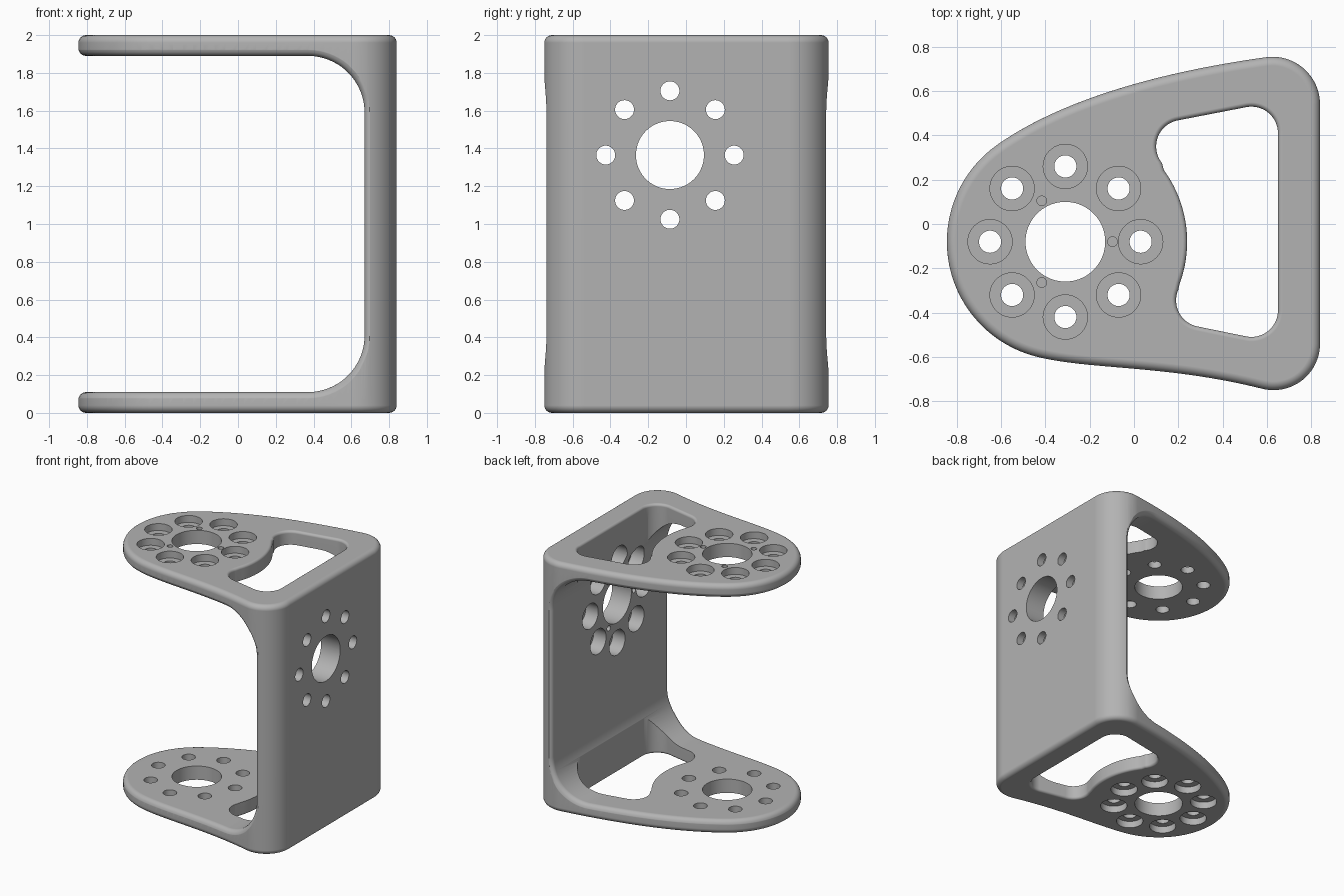
import bpy, bmesh
from math import sin, cos, radians, pi
from mathutils import Vector

if "Cube" in bpy.data.objects:
    bpy.data.objects.remove(bpy.data.objects["Cube"])

HUB = Vector((-0.31, -0.08))    # centre of the plate bolt circle
HUB_R, EDGE, WALL, PLATE, FILLET = 0.535, 0.04, 0.67, 0.11, 0.3


def arc(centre, r, a0, a1, step=4):
    n = max(1, round(abs(a1 - a0) / step))
    angles = [radians(a0 + (a1 - a0) * i / n) for i in range(n + 1)]
    return [Vector((centre[0] + r * cos(a), centre[1] + r * sin(a))) for a in angles]


def blend(p, q, a, b, la, lb, n=32):
    """Cubic curve leaving p along angle a and reaching q along angle b."""
    c = p + la * Vector((cos(radians(a)), sin(radians(a))))
    d = q - lb * Vector((cos(radians(b)), sin(radians(b))))
    pts = []
    for i in range(1, n):
        t, s = i / n, 1 - i / n
        pts.append(p * s**3 + c * 3 * s * s * t + d * 3 * s * t * t + q * t**3)
    return pts


def inward_normals(pts):
    """Inward normals of a clockwise loop."""
    out = []
    for i in range(len(pts)):
        t = (pts[(i + 1) % len(pts)] - pts[i - 1]).normalized()
        out.append(Vector((t.y, -t.x)))
    return out


def loft(bm, rings):
    """Closed solid through rings of equal length."""
    vs = [[bm.verts.new(p) for p in ring] for ring in rings]
    n = len(vs[0])
    for a, b in zip(vs, vs[1:]):
        for i in range(n):
            bm.faces.new((a[i], a[(i + 1) % n], b[(i + 1) % n], b[i]))
    bm.faces.new(vs[0])
    bm.faces.new(vs[-1])


def stack(bm, pts, levels):
    """Loft an outline through (height, inset) levels."""
    norms = inward_normals(pts)
    loft(bm, [[(*(p + n * d), z) for p, n in zip(pts, norms)] for z, d in levels])


def lathe(bm, centre, profile, along_x=False, sides=48):
    """Stepped round cutter from (distance along axis, radius) pairs."""
    rings = []
    for h, r in profile:
        ring = arc(centre, r, 0, 360, 360 / sides)[:-1]
        rings.append([(h, p.x, p.y) if along_x else (p.x, p.y, h) for p in ring])
    loft(bm, rings)


def make(name, bm):
    bmesh.ops.recalc_face_normals(bm, faces=bm.faces[:])
    me = bpy.data.meshes.new(name)
    bm.to_mesh(me)
    bm.free()
    ob = bpy.data.objects.new(name, me)
    bpy.context.scene.collection.objects.link(ob)
    return ob


# Plate outline: round nose, flowing sides, rounded wall corners
back_nose, front_nose = arc(HUB, HUB_R, 180, 125), arc(HUB, HUB_R, 180, 256)
back_corner = arc((0.625, 0.54), 0.215, 98, 0)
front_corner = arc((0.63, -0.54), 0.21, -104, 0)
back_side = back_nose + blend(back_nose[-1], back_corner[0], 35, 8, 0.4, 0.4) + back_corner
front_side = front_nose + blend(front_nose[-1], front_corner[0], -14, -14, 0.25, 0.45) + front_corner
outline = back_side + front_side[:0:-1]

# Bracket body with rounded top and bottom rims
rim = [(EDGE * (1 - sin(a)), EDGE * (1 - cos(a))) for a in [pi / 2 * k / 6 for k in range(7)]]
bm = bmesh.new()
stack(bm, outline, rim[::-1] + [(2 - z, d) for z, d in rim])
body = make("bracket", bm)

# Channel cutter: C-shaped opening with rounded edges
normals = inward_normals(outline)
table = list(zip(outline, normals))
sides = {1: table[:len(back_side)], -1: [table[0]] + table[:len(back_side) - 1:-1]}


def at_x(side, x):
    for (p, n), (q, m) in zip(sides[side], sides[side][1:]):
        if p.x <= x <= q.x:
            t = (x - p.x) / max(q.x - p.x, 1e-9)
            return p.lerp(q, t), n.lerp(m, t).normalized()
    return sides[side][0]


nose_x, bend_x = HUB.x - HUB_R, WALL - FILLET
stations = [(HUB.x - HUB_R * cos(radians(a)), 0) for a in range(0, 69, 4)]
start = stations[-1][0]
stations += [(start + (bend_x - start) * i / 16, 0) for i in range(1, 16)]
stations += [(bend_x + FILLET * sin(a), a) for a in [pi / 2 * k / 18 for k in range(19)]]
N = len(stations) - 1

lower = []
for j in range(-N, N + 1):
    x, a = stations[abs(j)]
    p, n = at_x(1 if j > 0 else -1, x) if j else (outline[0], Vector((1, 0)))
    z = PLATE + FILLET * (1 - cos(a))
    lower.append((Vector((p.x, p.y, z)), Vector((n.x, n.y, 0)), Vector((sin(a), 0, -cos(a)))))
upper = [(Vector((e.x, e.y, 2 - e.z)), n, Vector((m.x, 0, -m.z))) for e, n, m in lower[::-1]]
loop = lower + upper
count = len(loop)

bm = bmesh.new()
rows = []
for i, (e, n, m) in enumerate(loop):
    t = (loop[(i + 1) % count][0] - loop[i - 1][0]).normalized()
    u, v = t.cross(m).normalized(), t.cross(n).normalized()
    u = u if u.dot(n) > 0 else -u
    v = v if v.dot(m) > 0 else -v
    row = []
    for k in range(7):
        w = pi / 2 * k / 6
        row.append(e + EDGE * (u * (1 - sin(w)) + v * (1 - cos(w))))
    row[-1] = row[-1] - n * 0.002
    row.append(row[-1] - n * 0.15)
    rows.append([bm.verts.new(p) for p in row])
for i in range(count):
    a, b = rows[i], rows[(i + 1) % count]
    for k in range(7):
        bm.faces.new((a[k], b[k], b[k + 1], a[k + 1]))
for j in range(2 * N):
    bm.faces.new([rows[i][7] for i in (j, j + 1, count - 2 - j, count - 1 - j)])
for mid in (N, 3 * N + 1):
    bm.faces.new([rows[i][0] for i in (mid - 1, mid, mid + 1)])
    for i in range(1, N):
        bm.faces.new([rows[c][0] for c in (mid - i - 1, mid - i, mid + i, mid + i + 1)])
bm.faces.new([rows[i][0] for i in (0, 2 * N, 2 * N + 1, count - 1)])
cutters = [make("channel_cutter", bm)]

# Window cutter: hub-shaped inner edge, softened outer rims
window = (arc((0.22, 0.35), 0.12, 219, 100, 6) + arc((0.53, 0.41), 0.12, 100, 0, 6)
          + arc((0.53, -0.39), 0.12, 0, -101, 6) + arc((0.31, -0.345), 0.12, -101, -203, 6)
          + arc(HUB, 0.55, -23, 39, 3)[1:-1])
soft = 0.02
flare = [(soft * (1 - sin(a)), -soft * (1 - cos(a))) for a in [pi / 2 * k / 4 for k in range(5)]]
levels = [(-0.1, -soft)] + flare[::-1]
bm = bmesh.new()
stack(bm, window, levels + [(2 - z, d) for z, d in levels[::-1]])
cutters.append(make("window_cutter", bm))

# Hole cutters: hub bores, counterbored bolt circles, small pin holes
wall_hub = (-0.085, 1.365)
bm = bmesh.new()
lathe(bm, HUB, [(-0.1, 0.18), (2.1, 0.18)], sides=72)
lathe(bm, wall_hub, [(0.4, 0.18), (0.9, 0.18)], True, 72)
for c in arc(HUB, 0.34, 0, 315, 45):
    lathe(bm, c, [(-0.1, 0.1), (0.055, 0.1), (0.055, 0.05),
                  (1.945, 0.05), (1.945, 0.1), (2.1, 0.1)])
for c in arc(wall_hub, 0.34, 0, 315, 45):
    lathe(bm, c, [(0.4, 0.1), (0.78, 0.1), (0.78, 0.05), (0.9, 0.05)], True)
for c in arc(HUB, 0.213, 0, 240, 120):
    lathe(bm, c, [(1.96, 0.022), (2.1, 0.022)], sides=24)
for c in arc(wall_hub, 0.213, 60, 300, 120):
    lathe(bm, c, [(0.4, 0.022), (0.71, 0.022)], True, 24)
cutters.append(make("hole_cutter", bm))

# Cut the body and keep the result
for c in cutters:
    c.hide_render = True
    mod = body.modifiers.new(c.name, 'BOOLEAN')
    mod.operation, mod.solver, mod.object = 'DIFFERENCE', 'EXACT', c
deps = bpy.context.evaluated_depsgraph_get()
result = bpy.data.meshes.new_from_object(body.evaluated_get(deps))
body.modifiers.clear()
body.data = result
for c in cutters:
    bpy.data.objects.remove(c)

# Plain grey finish and smooth shading
grey = bpy.data.materials.new("grey")
grey.use_nodes = True
colour = (0.45, 0.45, 0.45, 1)
grey.diffuse_color = colour
grey.node_tree.nodes["Principled BSDF"].inputs["Base Color"].default_value = colour
body.data.materials.clear()
body.data.materials.append(grey)
bpy.ops.object.select_all(action='DESELECT')
body.select_set(True)
bpy.context.view_layer.objects.active = body
bpy.ops.object.shade_smooth_by_angle(angle=radians(30))
body.modifiers.new("even_shading", 'WEIGHTED_NORMAL').keep_sharp = True
